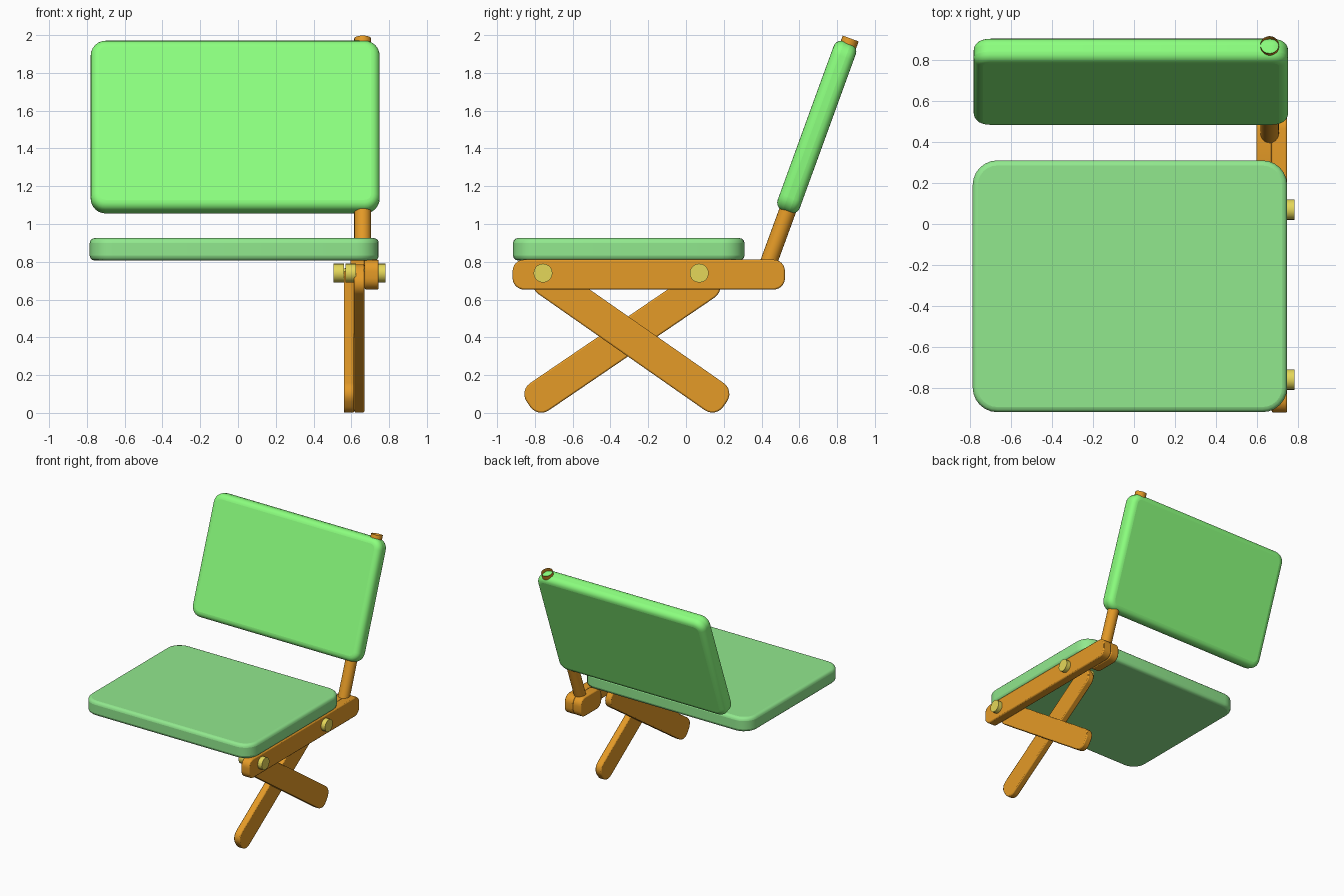
import bpy, bmesh, math
from mathutils import Vector

if "Cube" in bpy.data.objects:
    bpy.data.objects.remove(bpy.data.objects["Cube"])


def material(name, rgb):
    m = bpy.data.materials.new(name)
    m.diffuse_color = (*rgb, 1)
    m.use_nodes = True
    m.node_tree.nodes["Principled BSDF"].inputs["Base Color"].default_value = m.diffuse_color
    return m


WOOD = material("wood", (0.78, 0.325, 0.02))
SEAT = material("seat_fabric", (0.285, 0.81, 0.27))
BACK = material("back_fabric", (0.26, 1.0, 0.21))
BRASS = material("brass", (0.78, 0.68, 0.10))


def finish(bm, name, mat, rim=0.0, segs=3):
    me = bpy.data.meshes.new(name)
    bm.to_mesh(me)
    bm.free()
    ob = bpy.data.objects.new(name, me)
    bpy.context.collection.objects.link(ob)
    me.materials.append(mat)
    if rim:
        b = ob.modifiers.new("rim", "BEVEL")
        b.width, b.segments = rim, segs
        b.limit_method, b.angle_limit = "ANGLE", math.radians(40)
    bpy.context.view_layer.objects.active = ob
    ob.select_set(True)
    bpy.ops.object.shade_smooth_by_angle(angle=math.radians(35))
    ob.select_set(False)
    return ob


def slab(name, size, loc, axis, radius, rim, mat, tilt=0.0, segs=3):
    """Box with the four edges along one axis rounded, plus a softened rim."""
    bm = bmesh.new()
    bmesh.ops.create_cube(bm, size=1)
    bmesh.ops.scale(bm, vec=size, verts=bm.verts)
    edges = [e for e in bm.edges
             if abs((e.verts[0].co - e.verts[1].co)[axis]) > 1e-4]
    bmesh.ops.bevel(bm, geom=edges, offset=radius, segments=6,
                    profile=0.5, affect="EDGES")
    ob = finish(bm, name, mat, rim, segs)
    ob.location, ob.rotation_euler = loc, (tilt, 0, 0)
    return ob


def bar(name, x0, x1, a, b, width, radius):
    """Rounded wooden bar between two (y, z) ends."""
    dy, dz = b[0] - a[0], b[1] - a[1]
    return slab(name, (x1 - x0, math.hypot(dy, dz), width),
                ((x0 + x1) / 2, (a[0] + b[0]) / 2, (a[1] + b[1]) / 2),
                0, radius, 0.008, WOOD, math.atan2(dz, dy), 2)


def rod(name, a, b, radius, mat, caps=True, rim=0.0):
    """Cylinder between two points."""
    a, b = Vector(a), Vector(b)
    bm = bmesh.new()
    bmesh.ops.create_cone(bm, cap_ends=caps, segments=20, radius1=radius,
                          radius2=radius, depth=(b - a).length)
    ob = finish(bm, name, mat, rim, 2)
    ob.location = (a + b) / 2
    ob.rotation_euler = (b - a).to_track_quat("Z", "Y").to_euler()
    return ob


# Cushions
slab("seat", (1.53, 1.225, 0.118), (-0.02, -0.303, 0.866), 2, 0.12, 0.025, SEAT)
slab("backrest", (1.53, 0.125, 0.955), (-0.015, 0.692, 1.513), 1, 0.08, 0.045,
     BACK, -math.radians(20), 5)

# Side rail and the spacer block at its rear end
bar("side_rail", 0.67, 0.745, (-0.918, 0.732), (0.524, 0.732), 0.158, 0.06)
bar("rail_block", 0.595, 0.67, (0.25, 0.732), (0.524, 0.732), 0.158, 0.06)

# Crossed legs, stacked side by side inside the rail
bar("rear_reaching_leg", 0.615, 0.67, (-0.79, 0.742), (0.207, 0.046), 0.175, 0.07)
bar("front_reaching_leg", 0.56, 0.615, (0.16, 0.722), (-0.834, 0.046), 0.175, 0.07)

# Back post, an open tube
rod("back_post", (0.66, 0.413, 0.73), (0.66, 0.872, 1.982), 0.045, WOOD, caps=False)

# Pivot bolts: shaft plus a head at each end
for label, y, inner in (("front", -0.757, 0.57), ("rear", 0.07, 0.505)):
    rod(label + "_bolt_shaft", (inner + 0.02, y, 0.74), (0.76, y, 0.74), 0.025, BRASS)
    rod(label + "_bolt_outer_head", (0.74, y, 0.74), (0.782, y, 0.74), 0.05, BRASS)
    rod(label + "_bolt_inner_head", (inner, y, 0.74), (inner + 0.055, y, 0.74), 0.05, BRASS)
